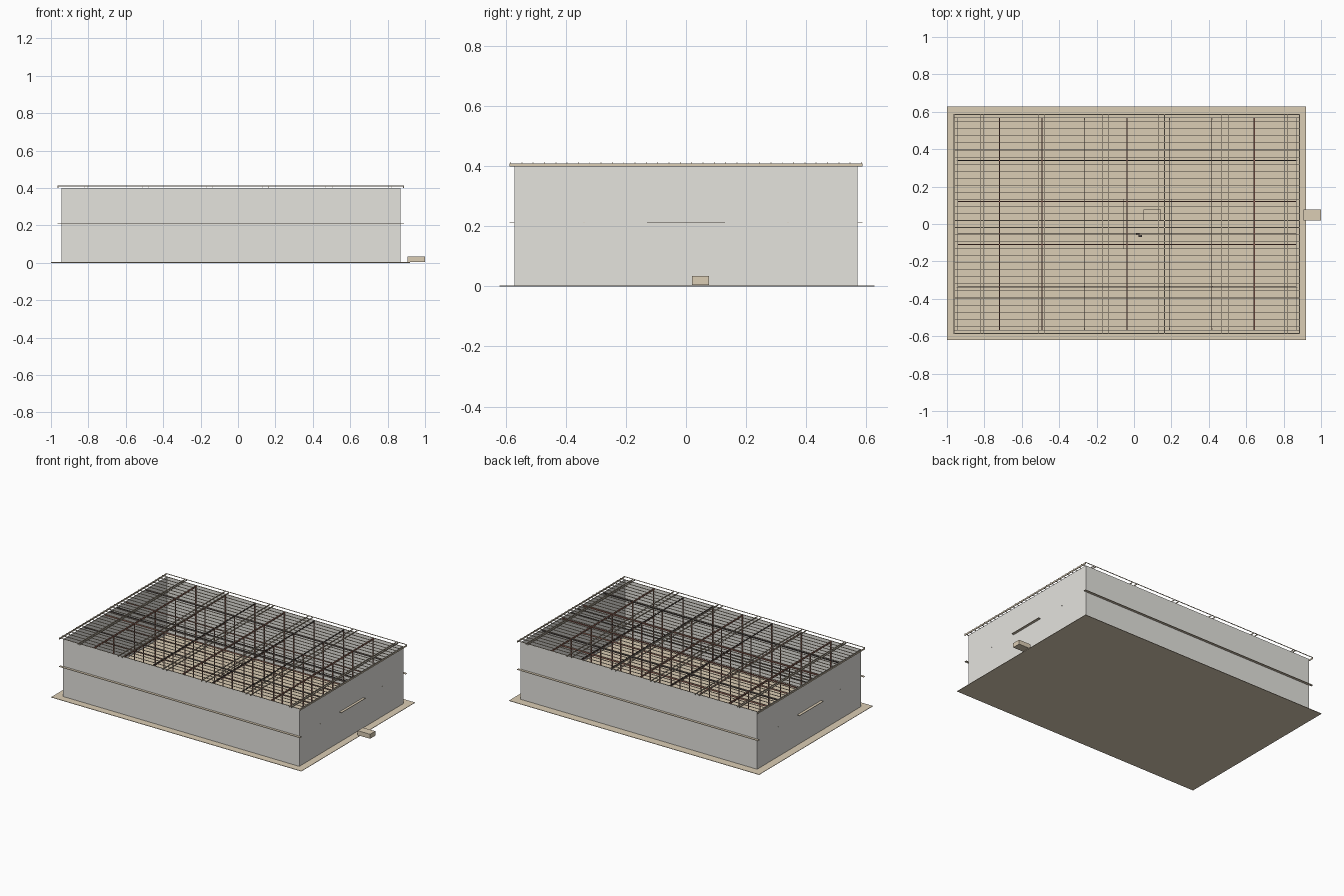
import bpy, bmesh

cube = bpy.data.objects.get("Cube")
if cube:
    bpy.data.objects.remove(cube, do_unlink=True)


def material(name, r, g, b):
    m = bpy.data.materials.new(name)
    m.use_nodes = True
    m.diffuse_color = (r, g, b, 1)
    m.node_tree.nodes["Principled BSDF"].inputs["Base Color"].default_value = (r, g, b, 1)
    return m


GREY = material("wall grey", 0.78, 0.77, 0.73)
SAND = material("sand timber", 0.71, 0.61, 0.46)
DARK = material("dark steel", 0.08, 0.065, 0.06)
RED = material("red brown steel", 0.30, 0.13, 0.095)


def boxes(name, mat, spans):
    """One object made of boxes, each given as (x0, x1, y0, y1, z0, z1)."""
    bm = bmesh.new()
    for x0, x1, y0, y1, z0, z1 in spans:
        made = bmesh.ops.create_cube(bm, size=1)["verts"]
        for v in made:
            v.co = (x1 if v.co.x > 0 else x0,
                    y1 if v.co.y > 0 else y0,
                    z1 if v.co.z > 0 else z0)
    mesh = bpy.data.meshes.new(name)
    bm.to_mesh(mesh)
    bm.free()
    mesh.materials.append(mat)
    ob = bpy.data.objects.new(name, mesh)
    bpy.context.collection.objects.link(ob)


def along_x(y, x0, x1, z0, z1, w):
    return (x0, x1, y - w / 2, y + w / 2, z0, z1)


def along_y(x, y0, y1, z0, z1, w):
    return (x - w / 2, x + w / 2, y0, y1, z0, z1)


def post(x, y):
    return (x - 0.003, x + 0.003, y - 0.003, y + 0.003, SLAB, 0.39)


# Main dimensions: walls, eaves, wall thickness, slab height
L, R, W, TOP, T = -0.945, 0.87, 0.57, 0.40, 0.003
EL, ER, EW = -0.964, 0.887, 0.587
SLAB = 0.003
BAYS = 8
frames = [L + (R - L) * i / BAYS for i in range(1, BAYS)]
red_frames = [frames[i] for i in (0, 1, 3, 6)]
dark_frames = [frames[i] for i in (2, 4, 5)]
rows = [-0.335, -0.11, 0.12, 0.34]

# Ground slab and walls
boxes("floor_slab", SAND, [(-1, 0.92, -0.62, 0.627, 0, SLAB)])
boxes("walls", GREY, [
    (L, R, -W, -W + T, SLAB, TOP), (L, R, W - T, W, SLAB, TOP),
    (L, L + T, -W, W, SLAB, TOP), (R - T, R, -W, W, SLAB, TOP)])

# Entrance block and matching block inside
boxes("entrance_block", SAND, [(0.905, 1.0, 0.02, 0.077, 0.004, 0.035)])
boxes("inner_block", SAND, [(0.05, 0.145, 0.02, 0.077, 0.004, 0.035)])

# Thin ledges at mid height
boxes("mid_ledges", SAND, [
    (EL, ER, -EW, -W, 0.210, 0.213), (EL, ER, W, EW, 0.210, 0.213),
    (R, ER, -0.13, 0.13, 0.210, 0.213), (EL, L, -0.13, 0.13, 0.210, 0.213)])
boxes("ledge_beam_ends", SAND, [
    along_x(y, L - 0.004, R + 0.004, 0.210, 0.213, 0.003) for y in (-0.34, 0.34)])

# Columns at each frame
boxes("inner_columns", RED, [post(x, y) for x in frames for y in rows])
boxes("wall_columns", RED, [post(x, y) for x in frames for y in (-W + 0.008, W - 0.008)])

# Middle level beams and central walkway edges
boxes("mid_cross_beams", RED, [
    along_y(x, -W + T, W - T, 0.2, 0.209, 0.004) for x in red_frames])
boxes("mid_long_beams", RED, [
    along_x(y, L + T, R - T, 0.2, 0.209, 0.004) for y in rows[1:3]])
boxes("stair_opening", SAND, [
    along_y(x, -0.13, 0.13, 0.209, 0.213, 0.003) for x in (-0.055, 0.2)])

# Main roof frames
boxes("red_rafters", RED, [
    along_y(x, -W + T, W - T, 0.388, 0.398, 0.006) for x in red_frames])
boxes("dark_rafters", DARK, [
    along_y(x, -W + T, W - T, 0.39, 0.398, 0.003) for x in dark_frames])
boxes("red_long_beams", RED, [
    along_x(y, L + T, R - T, 0.39, 0.398, 0.005) for y in rows[1:3]])
boxes("dark_long_beams", DARK, [
    along_x(y, L + T, R - T, 0.39, 0.398, 0.004) for y in (rows[0], -0.05, 0.02, rows[3])])

# Roof lattice: paired joists under evenly spaced battens
joists = [-0.82, -0.805, -0.51, -0.48, -0.168, -0.138, 0.13, 0.163, 0.47, 0.505, 0.805, 0.82]
boxes("roof_joists", SAND, [along_y(x, -EW, EW, 0.402, 0.409, 0.003) for x in joists])
boxes("end_joists", SAND, [
    along_y(x, -EW, EW, 0.399, 0.409, 0.004) for x in (EL + 0.002, ER - 0.002)])
count = 31
boxes("roof_battens", SAND, [
    along_x(-EW + 0.003 + (2 * EW - 0.006) * i / count, EL, ER, 0.409, 0.413, 0.003)
    for i in range(count + 1)])

# Small fitting on the floor
boxes("floor_fitting", DARK, [
    (0.012, 0.03, -0.06, -0.05, SLAB, 0.03), (0.025, 0.042, -0.07, -0.06, SLAB, 0.02)])
